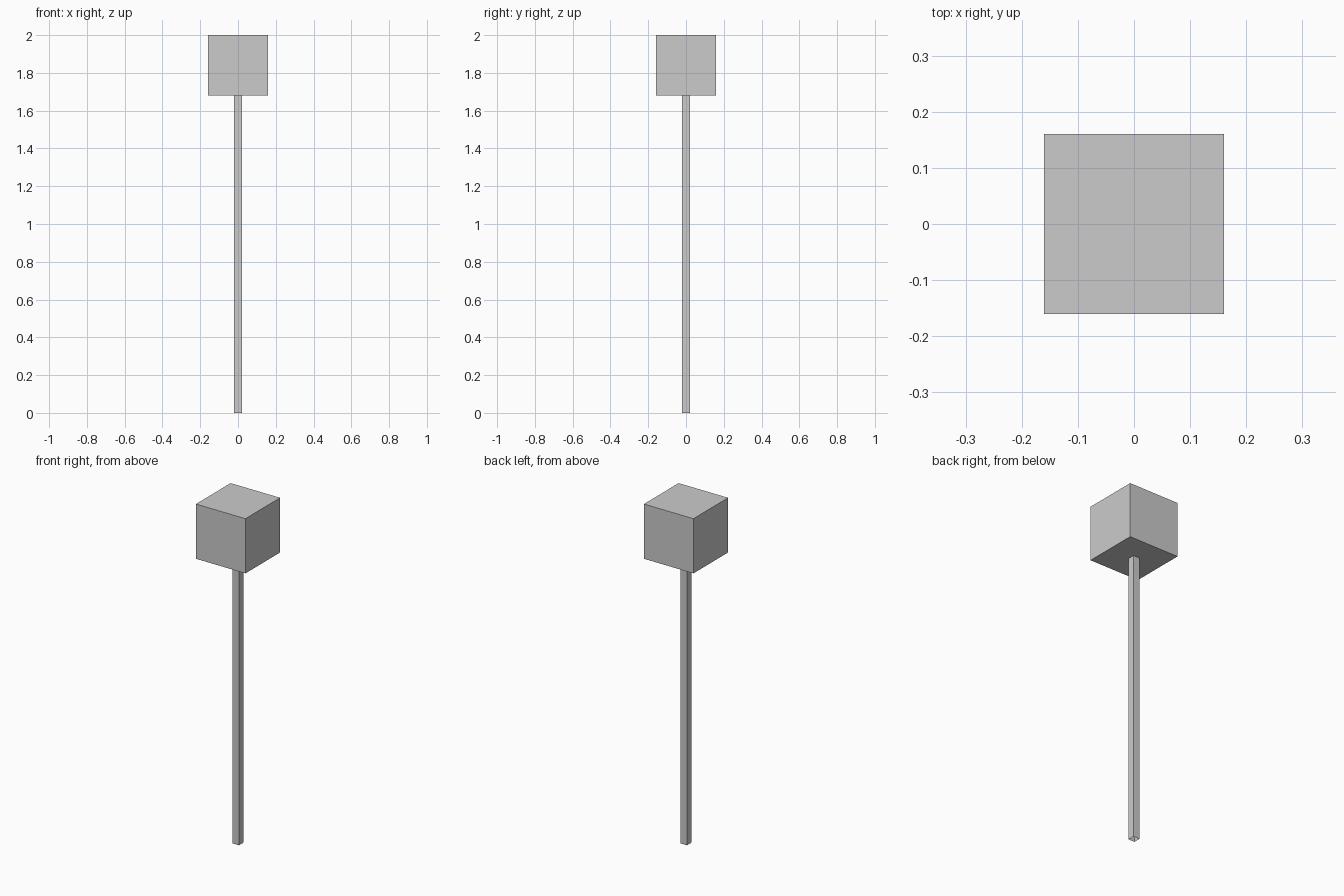
import bpy
import bmesh
from mathutils import Matrix

if "Cube" in bpy.data.objects:
    bpy.data.objects.remove(bpy.data.objects["Cube"])


def box(name, width, z0, z1, open_ends=False):
    """Square box centred on the z axis, optionally without its end caps."""
    bm = bmesh.new()
    size = Matrix.Diagonal((width, width, z1 - z0, 1))
    bmesh.ops.create_cube(bm, size=1, matrix=Matrix.Translation((0, 0, (z0 + z1) / 2)) @ size)
    if open_ends:
        bm.normal_update()
        caps = [f for f in bm.faces if abs(f.normal.z) > 0.5]
        bmesh.ops.delete(bm, geom=caps, context='FACES_ONLY')
    mesh = bpy.data.meshes.new(name)
    bm.to_mesh(mesh)
    bm.free()
    obj = bpy.data.objects.new(name, mesh)
    bpy.context.collection.objects.link(obj)
    return obj


HEAD = 0.32
POLE = 0.04
TOP = 2.0

# Slim square pole, hollow and open at the foot
box("pole", POLE, 0, TOP - HEAD, open_ends=True)

# Cube head resting on the pole
box("head", HEAD, TOP - HEAD, TOP)
